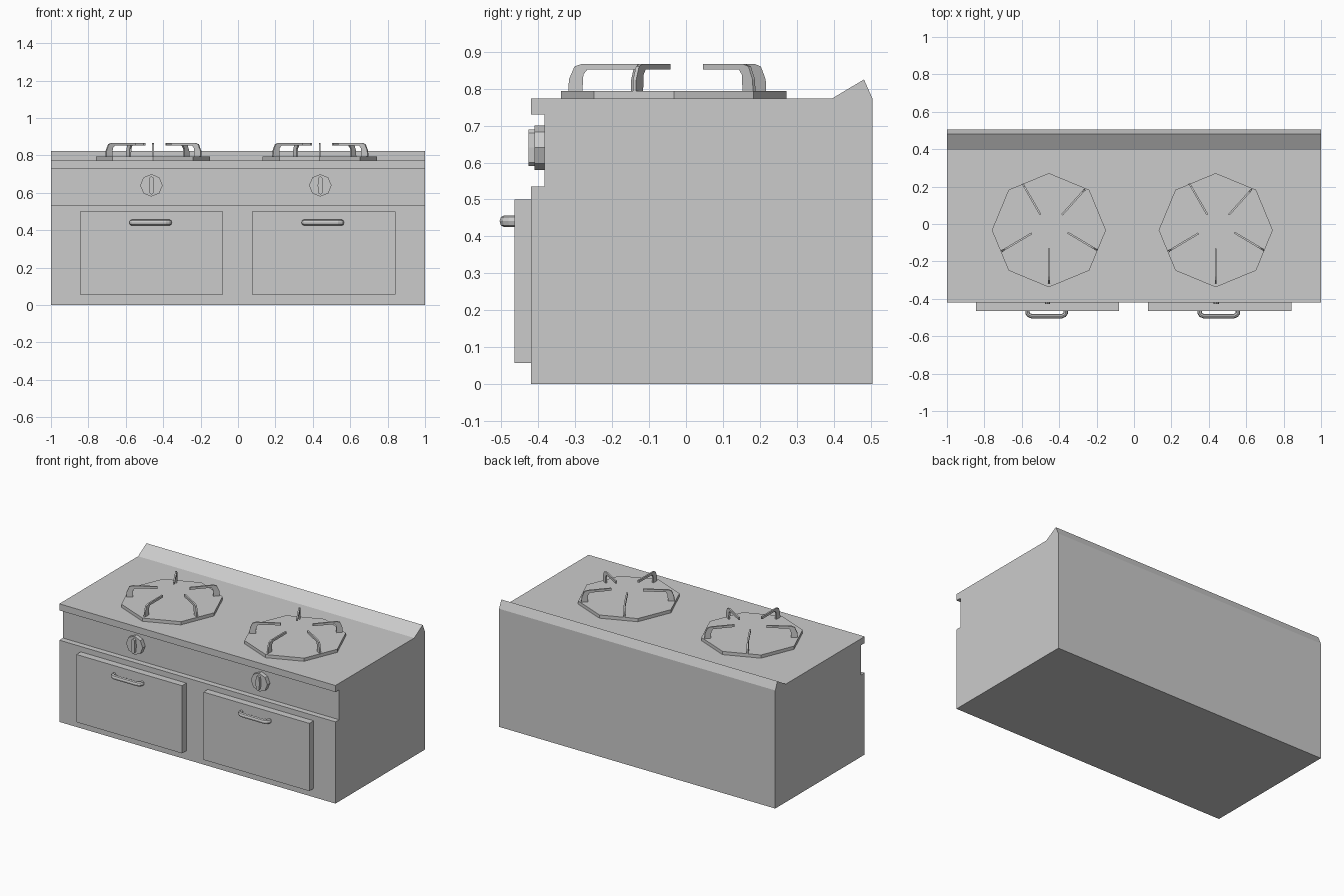
import bpy, bmesh, math
from mathutils import Matrix, Vector

if "Cube" in bpy.data.objects:
    bpy.data.objects.remove(bpy.data.objects["Cube"])


def extrude_profile(name, pts, origin, u, v, depth):
    """Prism from a 2D profile laid along axes u, v and extruded along depth."""
    origin, u, v, depth = (Vector(a) for a in (origin, u, v, depth))
    bm = bmesh.new()
    face = bm.faces.new([bm.verts.new(origin + u * a + v * b) for a, b in pts])
    ext = bmesh.ops.extrude_face_region(bm, geom=[face])
    moved = [g for g in ext["geom"] if isinstance(g, bmesh.types.BMVert)]
    bmesh.ops.translate(bm, verts=moved, vec=depth)
    bmesh.ops.recalc_face_normals(bm, faces=bm.faces)
    mesh = bpy.data.meshes.new(name)
    bm.to_mesh(mesh)
    bm.free()
    ob = bpy.data.objects.new(name, mesh)
    bpy.context.collection.objects.link(ob)
    return ob


def octagon(r):
    return [(r * math.cos(k * math.pi / 4), r * math.sin(k * math.pi / 4)) for k in range(8)]


X, Y, Z = (1, 0, 0), (0, 1, 0), (0, 0, 1)

# Cabinet: side profile with recessed control strip and sloped backsplash
extrude_profile("cabinet", [
    (-0.42, 0), (0.505, 0), (0.505, 0.773), (0.482, 0.825), (0.395, 0.773),
    (-0.42, 0.773), (-0.42, 0.73), (-0.383, 0.73), (-0.383, 0.535), (-0.42, 0.535)],
    (-1, 0, 0), Y, Z, (2, 0, 0))

# Pan support prongs: outer and inner ends relative to burner centre
PRONGS = [((-0.252, -0.112), (-0.092, -0.017)), ((0, -0.286), (0, -0.098)),
          ((0.258, -0.107), (0.1, -0.013)), ((0.192, 0.218), (0.07, 0.082)),
          ((-0.14, 0.248), (-0.045, 0.083))]


def burner(side, cx):
    cy = -0.033
    extrude_profile(side + "_burner_plate", octagon(0.305), (cx, cy, 0.768), X, Y, (0, 0, 0.026))
    for i, (outer, inner) in enumerate(PRONGS):
        span = Vector((inner[0] - outer[0], inner[1] - outer[1], 0))
        length, u = span.length, span.normalized()
        w = Vector((-u.y, u.x, 0)) * 0.01
        profile = [(0, 0.785), (0.002, 0.825), (0.017, 0.86), (0.037, 0.867),
                   (length, 0.867), (length, 0.852), (0.052, 0.852),
                   (0.041, 0.838), (0.038, 0.785)]
        extrude_profile(f"{side}_burner_prong_{i + 1}", profile,
                        Vector((cx + outer[0], cy + outer[1], 0)) - w / 2, u, Z, w)


def knob(side, cx):
    centre = (cx, -0.375, 0.64)
    extrude_profile(side + "_knob", octagon(0.06), centre, X, Z, (0, -0.035, 0))
    grip = [(0, 0.05), (0.011, 0.04), (0.014, 0), (0.011, -0.04),
            (0, -0.05), (-0.011, -0.04), (-0.014, 0), (-0.011, 0.04)]
    extrude_profile(side + "_knob_grip", grip, centre, X, Z, (0, -0.052, 0))


def door(side, x0, x1):
    extrude_profile(side + "_door", [(x0, 0.057), (x1, 0.057), (x1, 0.5), (x0, 0.5)],
                    (0, -0.465, 0), X, Z, (0, 0.05, 0))


def handle(side, cx):
    # Bent octagonal tube, slightly taller than deep
    half = [(0.102, 0.01), (0.102, -0.012), (0.095, -0.022), (0.08, -0.028)]
    path = [(-x, y) for x, y in half] + [(x, y) for x, y in reversed(half)]
    curve = bpy.data.curves.new(side + "_handle", 'CURVE')
    curve.dimensions = '3D'
    curve.bevel_depth = 0.012
    curve.bevel_resolution = 2
    curve.use_fill_caps = True
    spline = curve.splines.new('POLY')
    spline.points.add(len(path) - 1)
    for p, (x, y) in zip(spline.points, path):
        p.co = (x, y, 0, 1)
    spline.use_smooth = False
    ob = bpy.data.objects.new(side + "_handle", curve)
    ob.location = (cx, -0.465, 0.441)
    ob.scale.z = 1.3
    bpy.context.collection.objects.link(ob)


for side, bx, kx, x0, x1 in (("left", -0.455, -0.463, -0.845, -0.08),
                             ("right", 0.437, 0.44, 0.075, 0.842)):
    burner(side, bx)
    knob(side, kx)
    door(side, x0, x1)
    handle(side, (x0 + x1) / 2 - 0.005)
